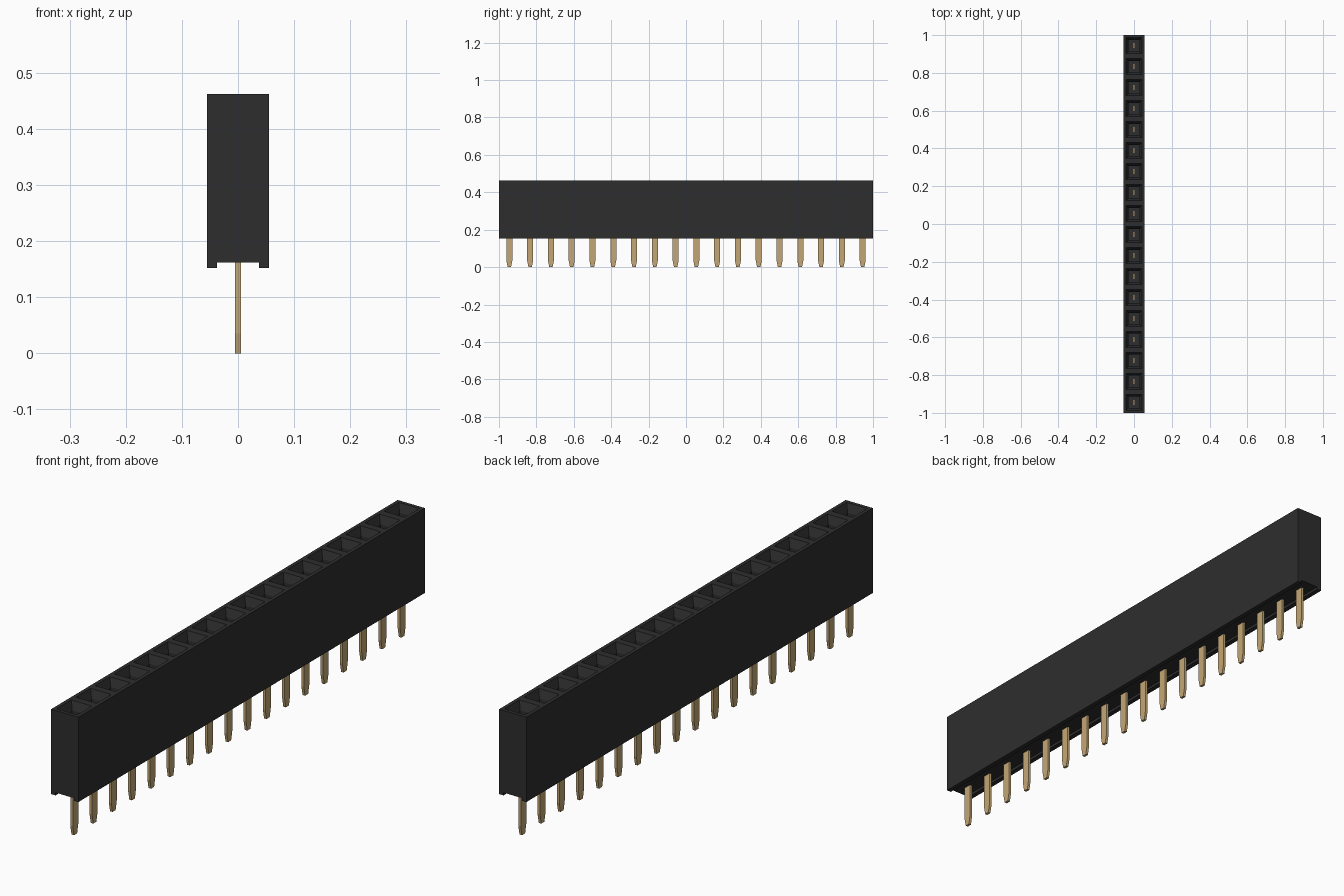
import bpy, bmesh

cube = bpy.data.objects.get("Cube")
if cube:
    bpy.data.objects.remove(cube, do_unlink=True)

COUNT = 18
PITCH = 2 / COUNT
HALF_W, BOTTOM, TOP = 0.055, 0.152, 0.462
CHANNEL_W, CHANNEL_Z = 0.037, 0.162
FLOOR = 0.25


def material(name, rgb):
    mat = bpy.data.materials.new(name)
    mat.use_nodes = True
    mat.diffuse_color = (*rgb, 1)
    mat.node_tree.nodes["Principled BSDF"].inputs["Base Color"].default_value = (*rgb, 1)
    return mat


def finish(bm, name, mat):
    bmesh.ops.recalc_face_normals(bm, faces=bm.faces)
    mesh = bpy.data.meshes.new(name)
    bm.to_mesh(mesh)
    bm.free()
    mesh.materials.append(mat)
    obj = bpy.data.objects.new(name, mesh)
    bpy.context.collection.objects.link(obj)
    return obj


def extrude_profile(bm, points, offset):
    face = bm.faces.new([bm.verts.new(p) for p in points])
    made = bmesh.ops.extrude_face_region(bm, geom=[face])["geom"]
    verts = [g for g in made if isinstance(g, bmesh.types.BMVert)]
    bmesh.ops.translate(bm, verts=verts, vec=offset)


black = material("black plastic", (0.027, 0.027, 0.027))
gold = material("gold metal", (0.55, 0.39, 0.18))

# Housing: channelled section extruded along y
bm = bmesh.new()
half = [(HALF_W, TOP), (HALF_W, BOTTOM), (CHANNEL_W, BOTTOM), (CHANNEL_W, CHANNEL_Z)]
section = half + [(-x, z) for x, z in reversed(half)]
extrude_profile(bm, [(x, -1, z) for x, z in section], (0, 2, 0))
bmesh.ops.recalc_face_normals(bm, faces=bm.faces)

# One top face per socket
for i in range(1, COUNT):
    bmesh.ops.bisect_plane(bm, geom=bm.verts[:] + bm.edges[:] + bm.faces[:],
                           plane_co=(0, -1 + i * PITCH, 0), plane_no=(0, 1, 0))
bm.normal_update()
sockets = [f for f in bm.faces if f.normal.z > 0.9 and f.calc_center_median().z > TOP - 0.01]

# Square rim, funnel and straight shaft of every socket
bmesh.ops.inset_individual(bm, faces=sockets, thickness=0.019)
bmesh.ops.inset_individual(bm, faces=sockets, thickness=0.017, depth=-0.03)
shaft = bmesh.ops.extrude_discrete_faces(bm, faces=sockets)["faces"]
for face in shaft:
    for vert in face.verts:
        vert.co.z = FLOOR
finish(bm, "housing", black)

# Flat pins with tapered tips, reaching into the sockets
outline = [(0.016, FLOOR + 0.03), (0.016, 0.035), (0.009, 0)]
outline += [(-y, z) for y, z in reversed(outline)]
for i in range(COUNT):
    bm = bmesh.new()
    y0 = -1 + (i + 0.5) * PITCH
    extrude_profile(bm, [(-0.005, y0 + y, z) for y, z in outline], (0.01, 0, 0))
    finish(bm, f"pin_{i + 1}", gold)
